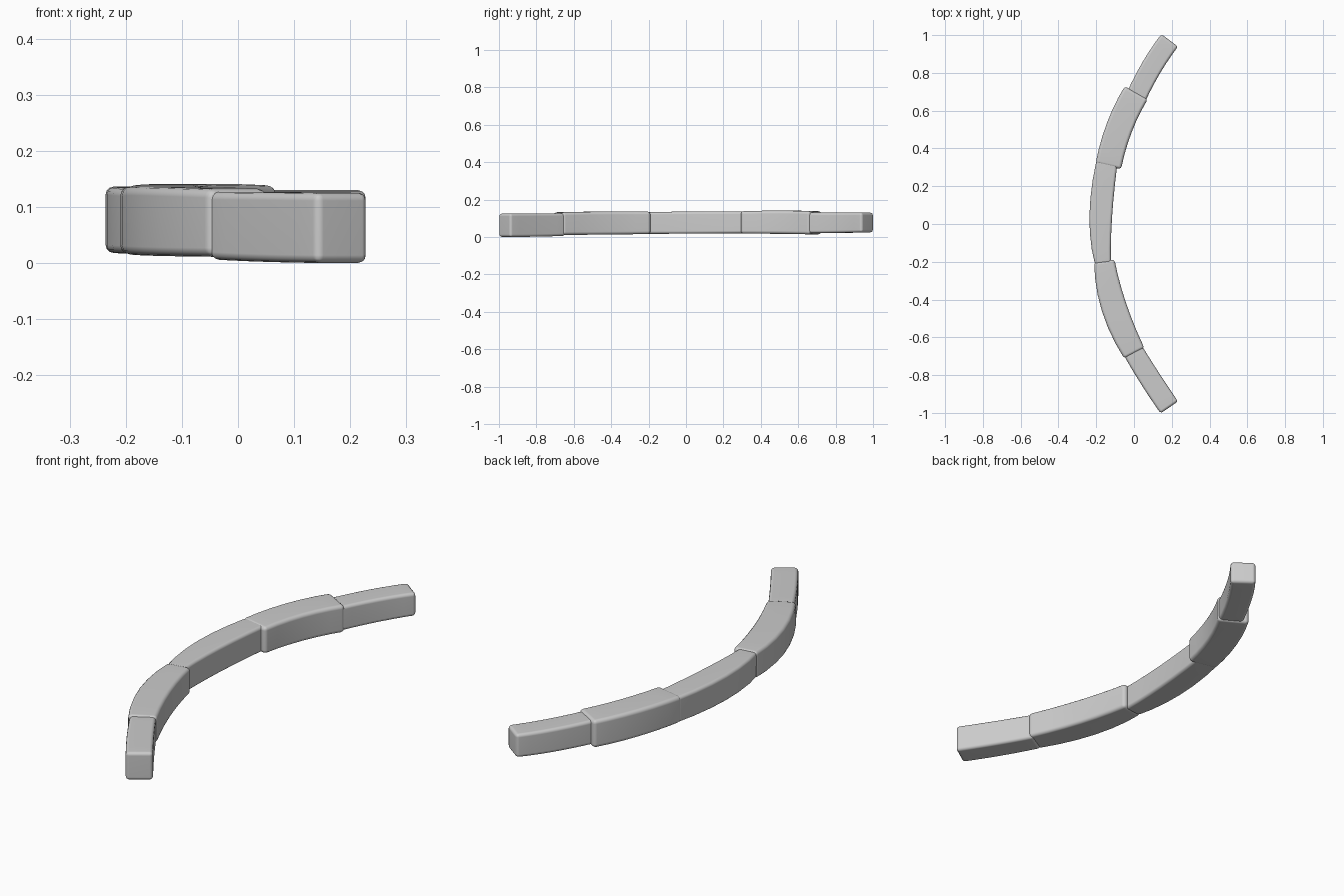
import bpy, bmesh, math
from mathutils import Vector

old = bpy.data.objects.get("Cube")
if old:
    bpy.data.objects.remove(old, do_unlink=True)

stone = bpy.data.materials.new("stone_grey")
stone.use_nodes = True
grey = (0.6, 0.6, 0.6, 1)
stone.diffuse_color = grey
stone.node_tree.nodes["Principled BSDF"].inputs["Base Color"].default_value = grey
stone.node_tree.nodes["Principled BSDF"].inputs["Roughness"].default_value = 0.9

STEPS = 6


def blend(a, b, c, t):
    """Smooth curve through a, b (halfway) and c."""
    return a * (2 * t - 1) * (t - 1) + b * 4 * t * (1 - t) + c * t * (2 * t - 1)


def curb_stone(name, stations, bevel):
    """Sweep a box section through three stations: x, y, width, bottom, top."""
    rows = [[blend(*vals, i / STEPS) for vals in zip(*stations)]
            for i in range(STEPS + 1)]
    bm = bmesh.new()
    rings = []
    for i, (x, y, w, low, high) in enumerate(rows):
        before, after = rows[max(i - 1, 0)], rows[min(i + 1, STEPS)]
        along = Vector((after[0] - before[0], after[1] - before[1], 0)).normalized()
        side = Vector((-along.y, along.x, 0)) * w / 2
        mid = Vector((x, y, 0))
        rings.append([bm.verts.new(mid + side * s + Vector((0, 0, z)))
                      for s, z in ((-1, low), (1, low), (1, high), (-1, high))])
    for a, b in zip(rings, rings[1:]):
        for k in range(4):
            n = (k + 1) % 4
            bm.faces.new((a[k], a[n], b[n], b[k]))
    bm.faces.new(rings[0])
    bm.faces.new(rings[-1])
    bmesh.ops.recalc_face_normals(bm, faces=bm.faces)
    # Worn, rounded corners
    corners = [e for e in bm.edges if e.calc_face_angle(0) > math.radians(50)]
    bmesh.ops.bevel(bm, geom=corners, offset=bevel, segments=3, profile=0.5,
                    affect='EDGES', clamp_overlap=True)
    mesh = bpy.data.meshes.new(name)
    bm.to_mesh(mesh)
    bm.free()
    mesh.materials.append(stone)
    mesh.shade_smooth()
    mesh.set_sharp_from_angle(angle=math.radians(40))
    obj = bpy.data.objects.new(name, mesh)
    bpy.context.collection.objects.link(obj)
    obj.modifiers.new("flat_sides", 'WEIGHTED_NORMAL').keep_sharp = True


# Five stones from the back end to the front end of the arc
curb_stone("back_end_stone", [
    (0.189, 0.972, 0.11, 0.025, 0.13),
    (0.093, 0.83, 0.11, 0.022, 0.13),
    (0.005, 0.66, 0.108, 0.02, 0.13)], 0.014)
curb_stone("back_curved_stone", [
    (0.012, 0.695, 0.14, 0.014, 0.138),
    (-0.078, 0.51, 0.14, 0.017, 0.141),
    (-0.136, 0.305, 0.138, 0.018, 0.138)], 0.016)
curb_stone("middle_stone", [
    (-0.143, 0.33, 0.112, 0.02, 0.136),
    (-0.176, 0.04, 0.12, 0.018, 0.136),
    (-0.164, -0.21, 0.085, 0.017, 0.133)], 0.014)
curb_stone("front_curved_stone", [
    (-0.157, -0.195, 0.108, 0.016, 0.136),
    (-0.106, -0.44, 0.135, 0.013, 0.136),
    (0.002, -0.685, 0.12, 0.011, 0.132)], 0.016)
curb_stone("front_end_stone", [
    (-0.006, -0.67, 0.108, 0.006, 0.127),
    (0.086, -0.82, 0.112, 0.002, 0.126),
    (0.187, -0.971, 0.112, 0.0, 0.125)], 0.014)
